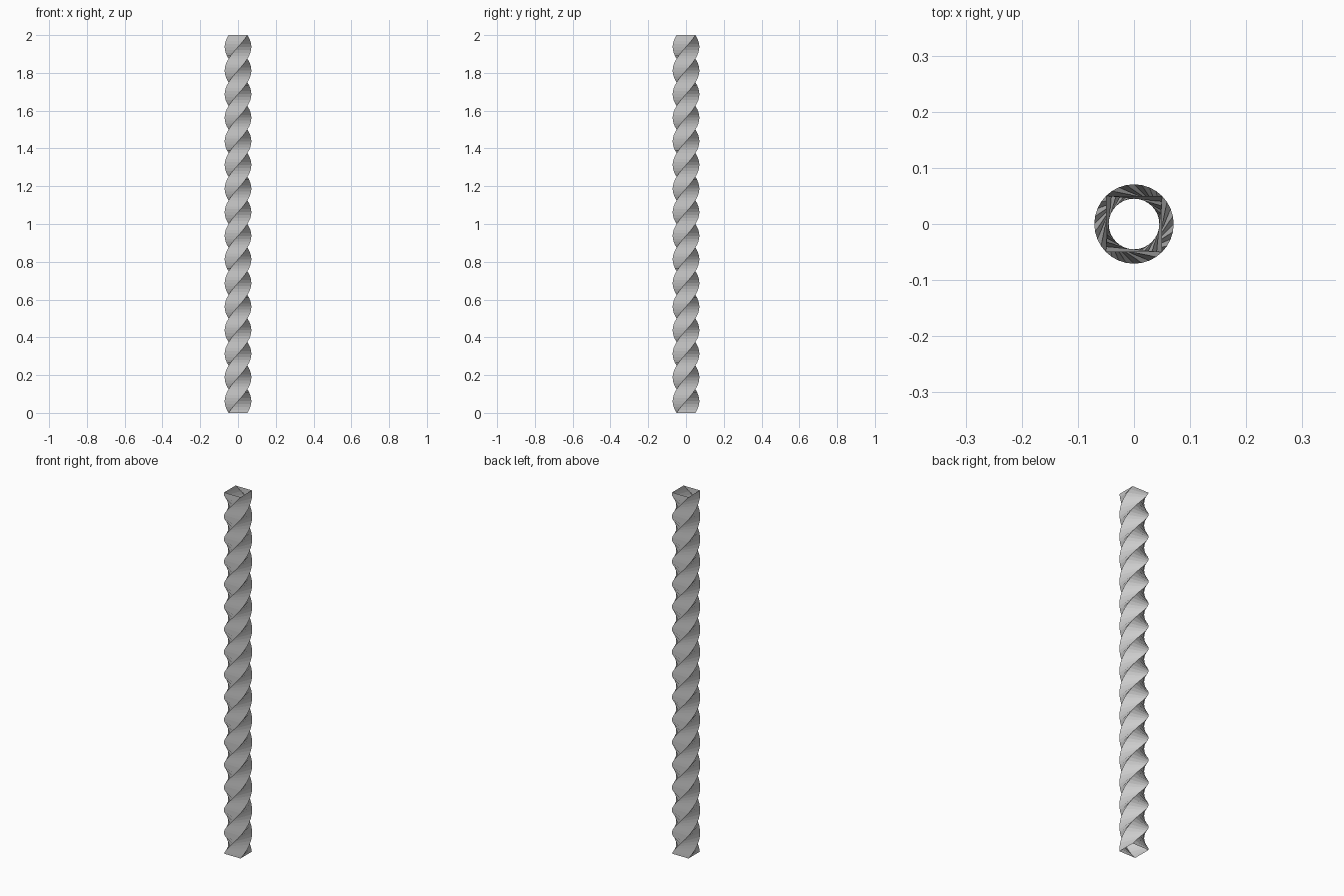
import bpy, bmesh, math

if "Cube" in bpy.data.objects:
    bpy.data.objects.remove(bpy.data.objects["Cube"])

HEIGHT = 2.0
RADIUS = 0.05 * math.sqrt(2)   # corner distance of the square section
TURNS = 4
LEVELS = 128
SIDES = 4

metal = bpy.data.materials.new("light_grey")
metal.diffuse_color = (0.6, 0.6, 0.6, 1)
metal.use_nodes = True
metal.node_tree.nodes["Principled BSDF"].inputs["Base Color"].default_value = metal.diffuse_color

# Stacked square rings, each turned a little further than the one below
bm = bmesh.new()
rings = []
for i in range(LEVELS + 1):
    t = i / LEVELS
    ring = []
    for k in range(SIDES):
        a = math.pi / 4 + 2 * math.pi * (TURNS * t + k / SIDES)
        ring.append(bm.verts.new((RADIUS * math.cos(a), RADIUS * math.sin(a), HEIGHT * t)))
    rings.append(ring)

# Side walls as one strip of quads per side; both ends stay open
for low, high in zip(rings, rings[1:]):
    for k in range(SIDES):
        n = (k + 1) % SIDES
        bm.faces.new((low[k], low[n], high[n], high[k]))

mesh = bpy.data.meshes.new("twisted_square_tube")
bm.to_mesh(mesh)
bm.free()
mesh.materials.append(metal)
tube = bpy.data.objects.new("twisted_square_tube", mesh)
bpy.context.collection.objects.link(tube)
